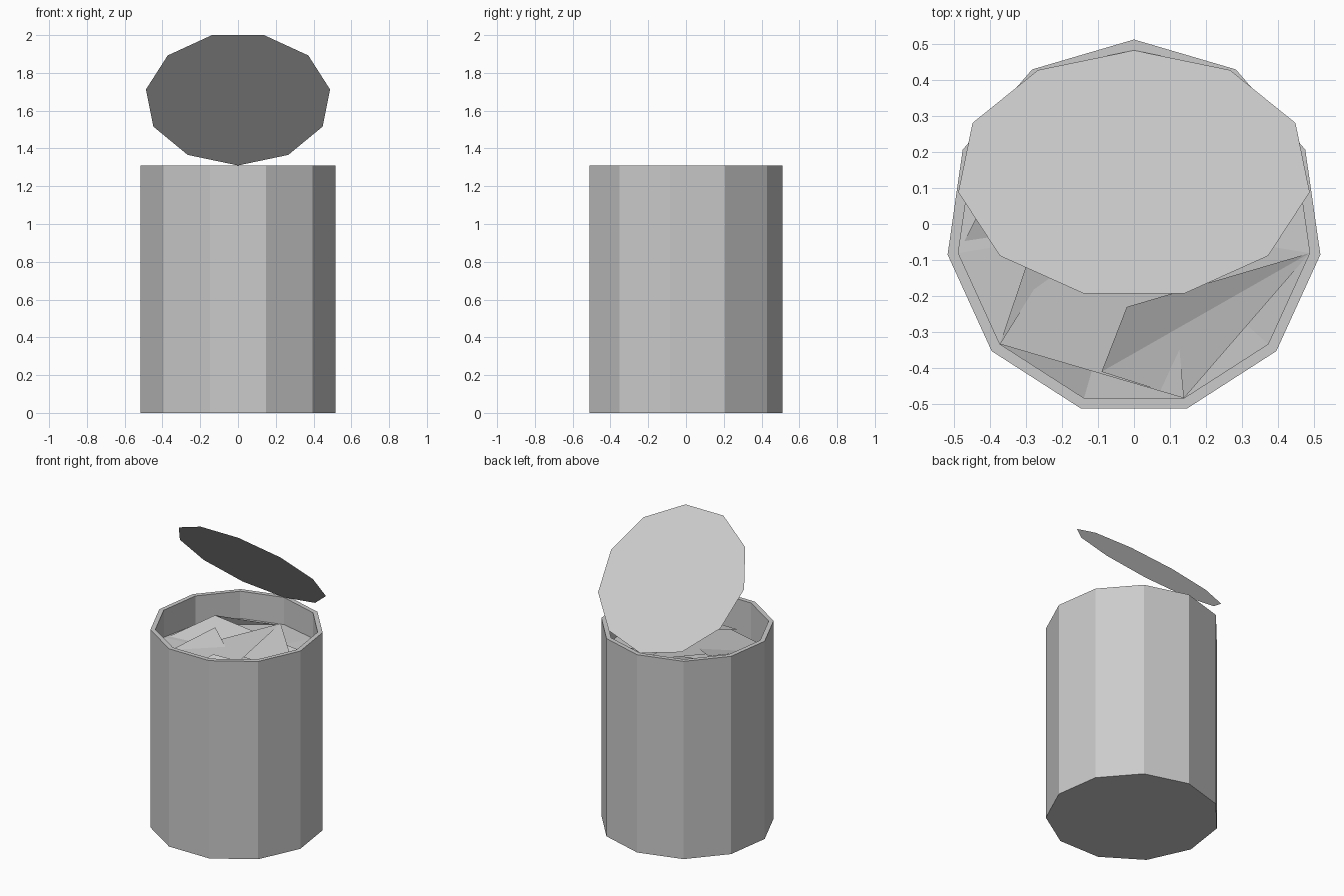
import bpy, math
from mathutils import Vector, Matrix

if "Cube" in bpy.data.objects:
    bpy.data.objects.remove(bpy.data.objects["Cube"])

N = 11                       # sides of the can
R_OUT, R_IN = 0.5225, 0.4925
CY, H = -0.0106, 1.31        # polygon centre offset and can height


def rim(i, r, z):
    """Corner i of the polygon, counted clockwise from the back."""
    a = math.pi / 2 - 2 * math.pi * i / N
    return Vector((r * math.cos(a), CY + r * math.sin(a), z))


def make(name, verts, faces):
    me = bpy.data.meshes.new(name)
    me.from_pydata([tuple(v) for v in verts], [], faces)
    me.update()
    ob = bpy.data.objects.new(name, me)
    bpy.context.collection.objects.link(ob)
    return ob


# Can: outer wall, rim, inner wall and both floors from one profile
profile = [(R_OUT, 0), (R_OUT, H), (R_IN, H), (R_IN, 0.03)]
verts = [rim(i, r, z) for r, z in profile for i in range(N)]
faces = [tuple(range(N)), tuple(reversed(range(3 * N, 4 * N)))]
for k in range(3):
    for i in range(N):
        j = (i + 1) % N
        faces.append((k * N + j, k * N + i, (k + 1) * N + i, (k + 1) * N + j))
make("can_body", verts, faces)

# Lid: thin sheet the size of the opening, hinged open at the back corner
hinge = rim(0, R_IN, H)
tilt = Matrix.Rotation(math.radians(-45.6), 4, 'X')
make("open_lid", [hinge + tilt @ (rim(i, R_IN, H) - hinge) for i in range(N)],
     [tuple(reversed(range(N)))])

# Contents: uneven surface reaching the inner wall
levels = [1.13, 1.14, 1.13, 1.13, 1.10, 1.10, 1.04, 1.12, 1.13, 1.12, 1.13]
verts = [rim(i, R_IN, z) for i, z in enumerate(levels)] + [Vector((0, 0, 1.12))]
make("contents_surface", verts, [((i + 1) % N, i, N) for i in range(N)])

# Crumpled sheets lying across the contents
sheets = [
    [rim(3, R_IN, 1.13), rim(5, R_IN, 1.11), (-0.09, -0.41, 1.15), (-0.02, -0.23, 1.2)],
    [rim(7, R_IN, 1.13), rim(5, R_IN, 1.12), (0.06, 0.36, 1.2)],
    [rim(8, R_IN, 1.12), rim(2, R_IN, 1.14), (-0.33, 0.23, 1.2)],
    [rim(7, R_IN, 1.12), (0.02, -0.1, 1.14), (-0.23, 0.09, 1.2)],
    [(0.45, -0.035, 1.12), (-0.02, -0.05, 1.14), (0.06, 0.36, 1.2)],
    [rim(0, R_IN, 1.12), rim(9, R_IN, 1.12), (-0.33, 0.23, 1.2)],
]
verts, faces = [], []
for pts in sheets:
    b = len(verts)
    verts += pts
    faces += [(b, b + k + 1, b + k + 2) for k in range(len(pts) - 2)]
# Turn every sheet face upwards
for n, f in enumerate(faces):
    a, b, c = (Vector(verts[k]) for k in f)
    if (b - a).cross(c - a).z < 0:
        faces[n] = f[::-1]
make("crumpled_sheets", verts, faces)
